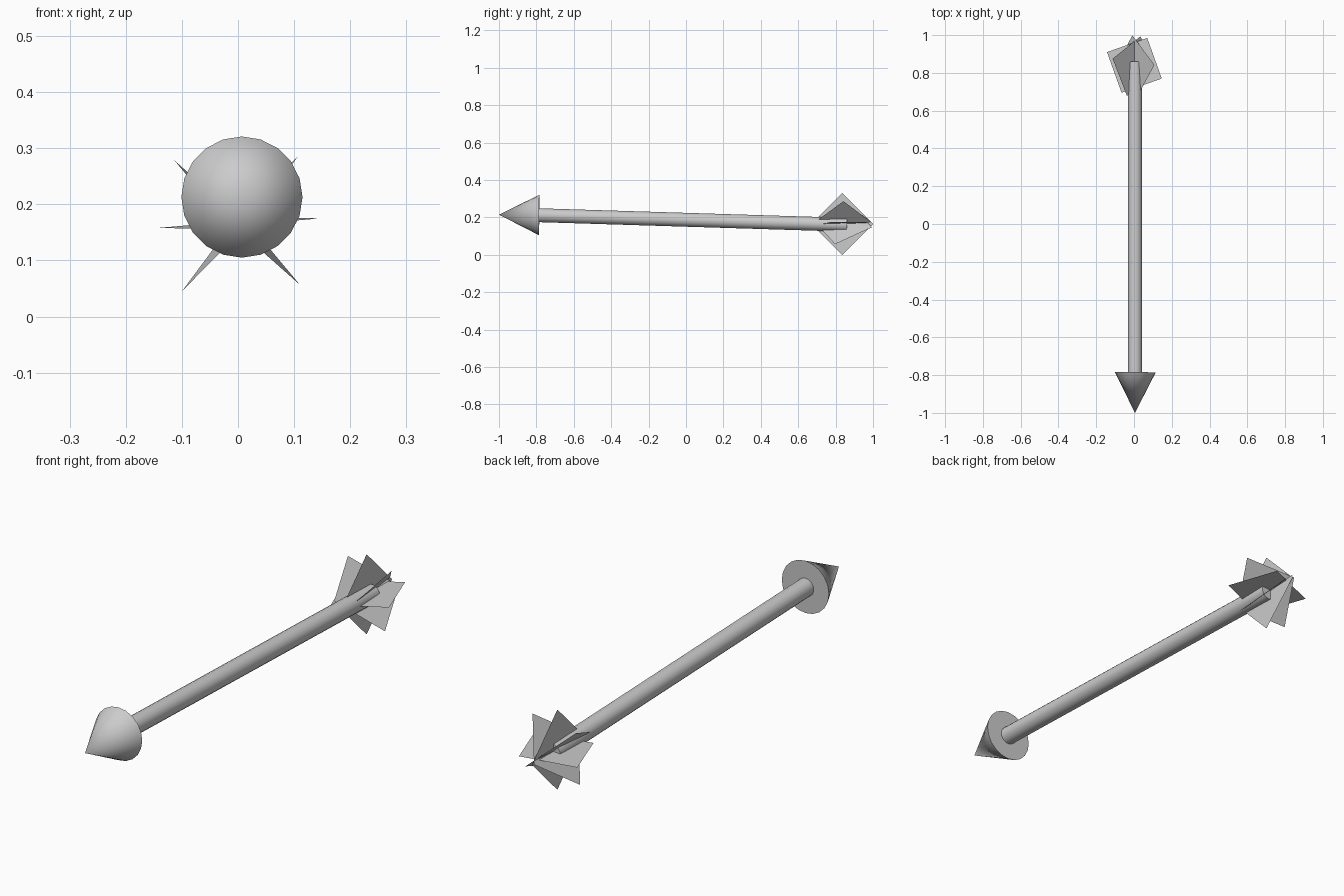
import bpy
from mathutils import Vector

if "Cube" in bpy.data.objects:
    bpy.data.objects.remove(bpy.data.objects["Cube"])


def tapered(name, start, end, r1, r2, sides):
    """Capped cone or cylinder running from start to end."""
    a, b = Vector(start), Vector(end)
    axis = b - a
    bpy.ops.mesh.primitive_cone_add(
        vertices=sides, radius1=r1, radius2=r2, depth=axis.length,
        location=(a + b) / 2, rotation=axis.to_track_quat('Z', 'Y').to_euler())
    bpy.context.object.name = name
    bpy.ops.object.shade_smooth_by_angle()


def fin(name, centre, u, v):
    """Flat square vane given by its centre and two half diagonals."""
    c, u, v = Vector(centre), Vector(u), Vector(v)
    mesh = bpy.data.meshes.new(name)
    mesh.from_pydata([c + u, c + v, c - u, c - v], [], [(0, 1, 2, 3)])
    bpy.context.collection.objects.link(bpy.data.objects.new(name, mesh))


# Pointed head and slightly sloping shaft
tapered("arrow_head", (0.007, -0.785, 0.213), (0.005, -1.0, 0.215), 0.108, 0, 20)
tapered("shaft", (0.006, -0.79, 0.212), (0.006, 0.86, 0.161), 0.037, 0.037, 20)

# Four crossed square vanes at the tail
fin("fin_vertical", (0, 0.835, 0.165), (0, 0, 0.165), (0, 0.165, 0))
fin("fin_horizontal", (0.002, 0.84, 0.1665), (0.145, -0.07, 0.0085), (0.068, 0.145, 0.01))
fin("fin_diagonal_left", (-0.0015, 0.836, 0.1675), (-0.1115, 0.039, 0.1105), (0.036, 0.158, -0.02))
fin("fin_diagonal_right", (0.004, 0.836, 0.166), (0.104, 0.006, 0.121), (-0.0125, 0.163, 0.0025))
